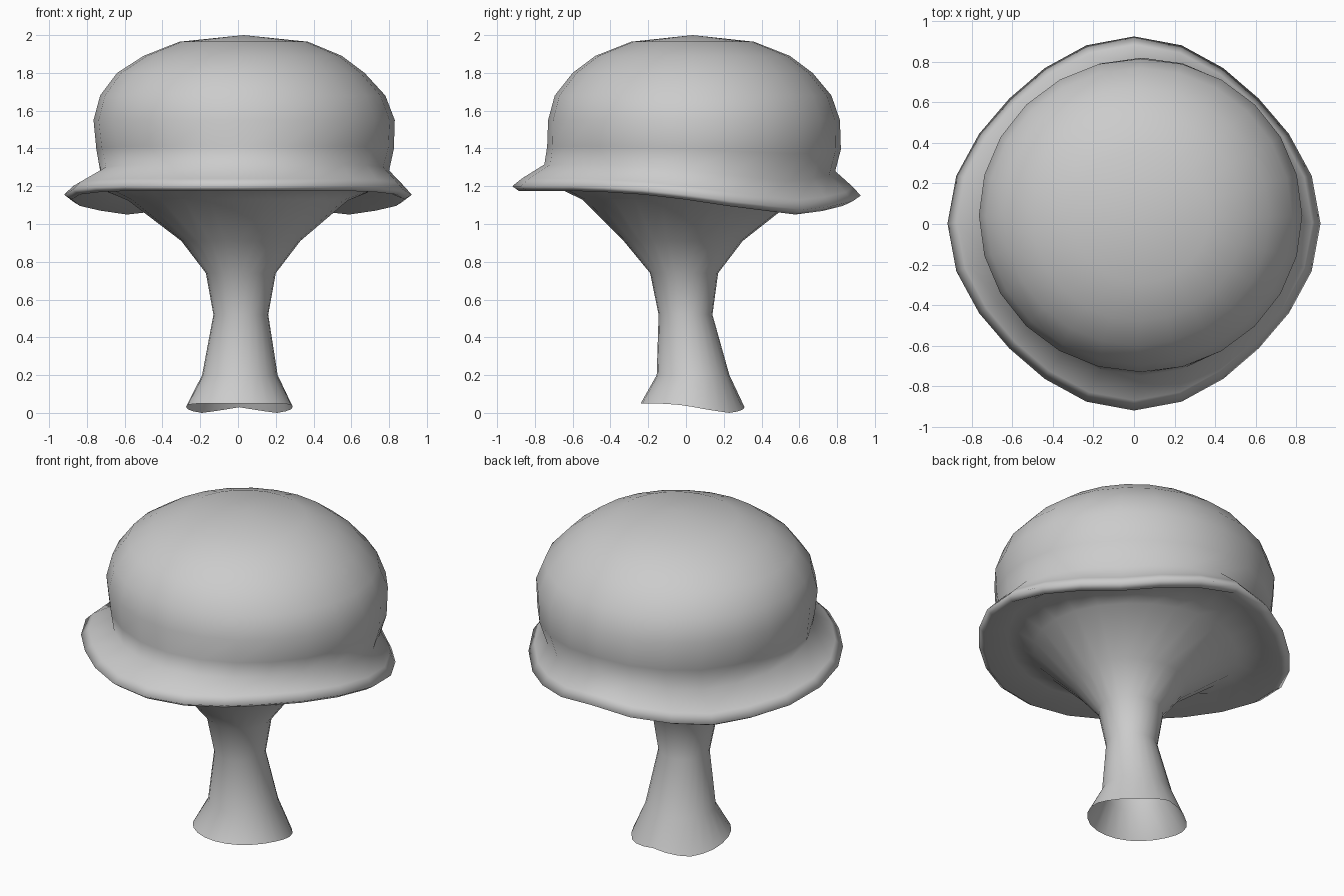
import bpy, bmesh, math

if "Cube" in bpy.data.objects:
    bpy.data.objects.remove(bpy.data.objects["Cube"])

SEG = 24
# Droop of the brim by angle from the front (degrees, height)
DROOP = [(0, 0), (45, 0), (70, -.01), (90, -.045), (110, -.09),
         (135, -.125), (155, -.1), (180, -.05)]


def droop(deg):
    for (a, p), (b, q) in zip(DROOP, DROOP[1:]):
        if a <= deg <= b:
            return p + (q - p) * (deg - a) / (b - a)
    return 0


# Rings: left, right, front, back, height, droop weight, squareness
RINGS = [
    # flared foot and stalk
    (-.275, .29, -.24, .31, .05, .4, 0),
    (-.19, .21, -.155, .23, .2, 0, 0),
    (-.13, .16, -.145, .14, .52, 0, 0),
    (-.17, .20, -.19, .17, .74, 0, 0),
    (-.30, .33, -.33, .30, .91, 0, 0),
    # hollow underside
    (-.58, .58, -.55, .57, 1.13, .15, 0),
    (-.74, .74, -.73, .75, 1.215, .5, .04),
    # rolled brim
    (-.88, .88, -.885, .87, 1.175, 1, .055),
    (-.92, .92, -.92, .925, 1.20, 1, .055),
    (-.875, .88, -.87, .885, 1.24, .9, .05),
    # dome
    (-.73, .80, -.75, .79, 1.315, .7, .03),
    (-.75, .825, -.735, .82, 1.41, .3, .01),
    (-.765, .83, -.73, .815, 1.55, 0, 0),
    (-.73, .78, -.695, .77, 1.68, 0, 0),
    (-.64, .67, -.60, .67, 1.80, 0, 0),
    (-.50, .55, -.48, .55, 1.89, 0, 0),
    (-.31, .37, -.29, .36, 1.965, 0, 0),
]

bm = bmesh.new()
rows = []
for left, right, front, back, z, weight, square in RINGS:
    cx, cy = (left + right) / 2, (front + back) / 2
    rx, ry = (right - left) / 2, (back - front) / 2
    row = []
    for i in range(SEG):
        a = 2 * math.pi * i / SEG
        k = 1 - square * (1 - math.cos(4 * a)) / 2
        deg = 360 * min(i, SEG - i) / SEG
        row.append(bm.verts.new((cx + rx * k * math.sin(a),
                                 cy - ry * k * math.cos(a),
                                 z + weight * droop(deg))))
    rows.append(row)

for low, high in zip(rows, rows[1:]):
    for i in range(SEG):
        j = (i + 1) % SEG
        bm.faces.new((low[i], low[j], high[j], high[i]))

# Crown of the dome
apex = bm.verts.new((.03, .035, 2))
for i in range(SEG):
    bm.faces.new((rows[-1][i], rows[-1][(i + 1) % SEG], apex))

for f in bm.faces:
    f.smooth = True
mesh = bpy.data.meshes.new("mushroom")
bm.to_mesh(mesh)
bm.free()

grey = bpy.data.materials.new("light grey")
grey.diffuse_color = (.6, .6, .6, 1)
grey.use_nodes = True
grey.node_tree.nodes["Principled BSDF"].inputs["Base Color"].default_value = grey.diffuse_color
mesh.materials.append(grey)
bpy.context.collection.objects.link(bpy.data.objects.new("mushroom", mesh))
